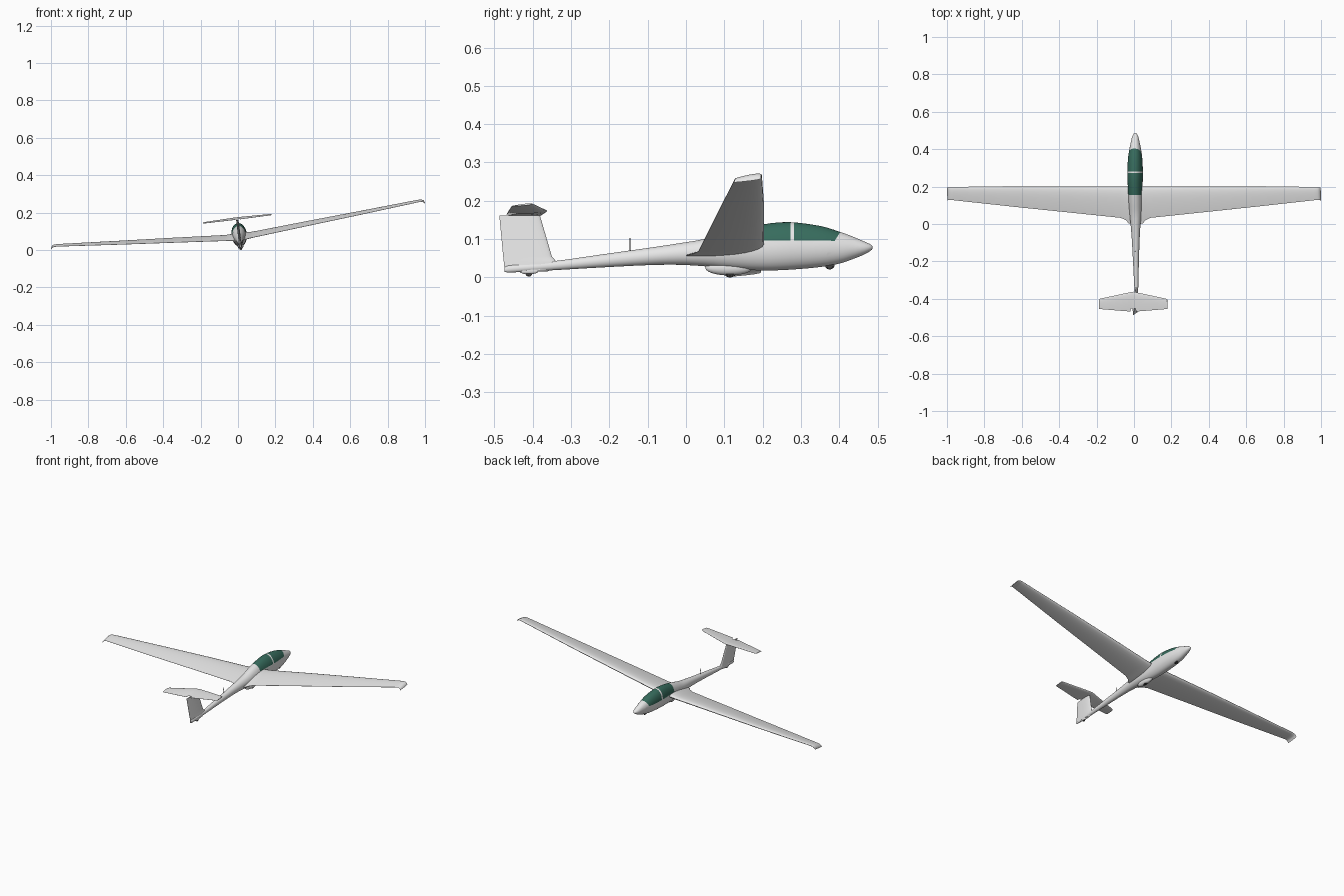
import bpy, bmesh, math
from mathutils import Matrix, Vector

if "Cube" in bpy.data.objects:
    bpy.data.objects.remove(bpy.data.objects["Cube"])

ROLL = math.radians(7)          # parked with one wing low
PARTS = []


def material(name, rgb):
    m = bpy.data.materials.new(name)
    m.diffuse_color = (*rgb, 1)
    m.use_nodes = True
    m.node_tree.nodes["Principled BSDF"].inputs["Base Color"].default_value = m.diffuse_color
    return m


WHITE = material("white_gelcoat", (0.8, 0.8, 0.8))
TEAL = material("teal_glass", (0.038, 0.15, 0.11))
DARK = material("dark_rubber", (0.05, 0.05, 0.05))


def finish(name, bm, mats, angle=40):
    bmesh.ops.recalc_face_normals(bm, faces=bm.faces)
    me = bpy.data.meshes.new(name)
    bm.to_mesh(me)
    bm.free()
    for m in mats:
        me.materials.append(m)
    ob = bpy.data.objects.new(name, me)
    bpy.context.collection.objects.link(ob)
    bpy.ops.object.select_all(action='DESELECT')
    ob.select_set(True)
    bpy.context.view_layer.objects.active = ob
    bpy.ops.object.shade_smooth_by_angle(angle=math.radians(angle))
    PARTS.append(ob)
    return ob


def loft(rings):
    bm = bmesh.new()
    vs = [[bm.verts.new(p) for p in r] for r in rings]
    for a, b in zip(vs, vs[1:]):
        n = len(a)
        for i in range(n):
            bm.faces.new((a[i], a[(i + 1) % n], b[(i + 1) % n], b[i]))
    bm.faces.new(vs[0])
    bm.faces.new(vs[-1])
    return bm


def airfoil(le, te, thick, n=12):
    """Closed outline as (y, offset) pairs, leading edge at y = le."""
    c = le - te
    xs = [0.5 - 0.5 * math.cos(math.pi * i / n) for i in range(n + 1)]

    def t(x):
        return 5 * thick * c * (0.2969 * x ** 0.5 - 0.126 * x - 0.3516 * x ** 2
                                + 0.2843 * x ** 3 - 0.1015 * x ** 4) + 0.0003
    up = [(le - c * x, t(x)) for x in xs]
    low = [(le - c * x, -t(x)) for x in reversed(xs[1:])]
    return up + low


def smooth_rows(rows, steps=3):
    """Catmull-Rom curve through the rows."""
    out = []
    for i in range(len(rows) - 1):
        p0, p1, p2 = rows[max(i - 1, 0)], rows[i], rows[i + 1]
        p3 = rows[min(i + 2, len(rows) - 1)]
        for s in range(steps):
            t = s / steps
            out.append([0.5 * (2 * b + (c - a) * t + (2 * a - 5 * b + 4 * c - d) * t * t
                               + (3 * b - a - 3 * c + d) * t ** 3)
                        for a, b, c, d in zip(p0, p1, p2, p3)])
    return out + [rows[-1]]


# Fuselage: y, half width, bottom z, top z
body = [(.487, .002, .076, .080), (.482, .009, .070, .086), (.465, .017, .060, .094),
        (.43, .025, .046, .109), (.40, .031, .036, .12), (.35, .038, .027, .135),
        (.27, .0415, .020, .145), (.20, .039, .018, .139), (.12, .036, .022, .121),
        (.05, .031, .029, .101), (-.02, .025, .033, .089), (-.10, .020, .032, .077),
        (-.22, .015, .026, .060), (-.34, .0105, .019, .043), (-.45, .007, .013, .033),
        (-.473, .004, .014, .027)]
rings = []
for y, w, zb, zt in smooth_rows(body):
    rings.append([(w * math.cos(a), y, (zb + zt) / 2 + (zt - zb) / 2 * math.sin(a))
                  for a in (2 * math.pi * k / 32 for k in range(32))])
bm = loft(rings)

# Canopy glass: cut its outline into the skin, then colour the faces inside
SILL = .092
front_n = Vector((0, .86, -.5)).normalized()
front_p = Vector((0, .388, SILL))
cuts = [((0, 0, SILL), (0, 0, 1)), ((0, .155, 0), (0, 1, 0)), ((0, .272, 0), (0, 1, 0)),
        ((0, .282, 0), (0, 1, 0)), (front_p, front_n)]
for co, no in cuts:
    bmesh.ops.bisect_plane(bm, geom=bm.verts[:] + bm.edges[:] + bm.faces[:],
                           plane_co=co, plane_no=no, dist=1e-6)
for f in bm.faces:
    c = f.calc_center_median()
    glass = (c.z > SILL and c.y > .155 and (c - front_p).dot(front_n) < 0
             and not .272 < c.y < .282)
    f.material_index = int(glass)
finish("fuselage", bm, [WHITE, TEAL])

# Wing: x, leading y, trailing y, z, thickness; mirrored into one loft
half = [(.02, .203, .0, .067, .15), (.038, .203, .003, .068, .15), (.052, .203, .020, .069, .145),
        (.08, .203, .033, .071, .14), (.35, .204, .061, .093, .14), (.63, .203, .090, .115, .14),
        (.97, .198, .127, .143, .14), (.990, .197, .129, .1435, .13),
        (1.0, .196, .128, .139, .10), (1.006, .195, .125, .131, .05)]
INC = math.tan(math.radians(8))


def wing_ring(x, le, te, z, th):
    mid = (le + te) / 2
    return [(x, y, z + o + (y - mid) * INC) for y, o in airfoil(le, te, th)]


bm = loft([wing_ring(-s[0], *s[1:]) for s in reversed(half)] + [wing_ring(*s) for s in half])
finish("wing", bm, [WHITE])

# Fin with rudder: z, leading y, trailing y
fin = [(.016, -.36, -.473), (.036, -.325, -.475), (.043, -.340, -.4757),
       (.055, -.350, -.477), (.162, -.381, -.487)]
bm = loft([[(o, y, z) for y, o in airfoil(le, te, .11)] for z, le, te in fin])
finish("tail_fin", bm, [WHITE])

# Tailplane: x, leading y, trailing y, with a notch at the rudder
tail = [(.0, -.362, -.452), (.012, -.364, -.453), (.016, -.365, -.468),
        (.176, -.399, -.455), (.184, -.404, -.453)]


def tail_ring(x, le, te):
    return [(x, y, .169 + o + (y + .415) * .1) for y, o in airfoil(le, te, .08)]


bm = loft([tail_ring(-x, a, b) for x, a, b in reversed(tail[1:])] + [tail_ring(*t) for t in tail])
finish("tailplane", bm, [WHITE])


# Wheels and their fairings
def wheel(name, y, z, r, w):
    bm = bmesh.new()
    bmesh.ops.create_cone(bm, cap_ends=True, segments=24, radius1=r, radius2=r, depth=w,
                          matrix=Matrix.Translation((0, y, z)) @ Matrix.Rotation(math.pi / 2, 4, 'Y'))
    rims = [e for e in bm.edges if len(e.link_faces) == 2
            and abs(e.verts[0].co.x - e.verts[1].co.x) < 1e-6]
    bmesh.ops.bevel(bm, geom=rims, offset=w * .25, segments=2, affect='EDGES')
    finish(name, bm, [DARK])


def fairing(name, y, z, size):
    bm = bmesh.new()
    bmesh.ops.create_uvsphere(bm, u_segments=24, v_segments=12, radius=1,
                              matrix=Matrix.Translation((0, y, z)) @ Matrix.Diagonal((*size, 1)))
    finish(name, bm, [WHITE])


wheel("main_wheel", .115, .020, .020, .014)
wheel("nose_wheel", .375, .034, .013, .010)
wheel("tail_wheel", -.41, .011, .009, .006)
fairing("main_wheel_fairing", .112, .025, (.016, .062, .020))
fairing("tail_wheel_fairing", -.41, .016, (.006, .025, .008))

# Antenna on the tail boom
bm = bmesh.new()
bmesh.ops.create_cone(bm, cap_ends=True, segments=8, radius1=.002, radius2=.0013, depth=.04,
                      matrix=Matrix.Translation((0, -.146, .083)))
finish("antenna", bm, [DARK])

# Roll everything onto the low wing, then centre it on the grid
turn = Matrix.Rotation(-ROLL, 4, 'Y')
for ob in PARTS:
    ob.data.transform(turn)
pts = [v.co for ob in PARTS for v in ob.data.vertices]
lo = [min(p[i] for p in pts) for i in range(3)]
hi = [max(p[i] for p in pts) for i in range(3)]
shift = Matrix.Translation((-(lo[0] + hi[0]) / 2, -(lo[1] + hi[1]) / 2, -lo[2]))
for ob in PARTS:
    ob.data.transform(shift)
